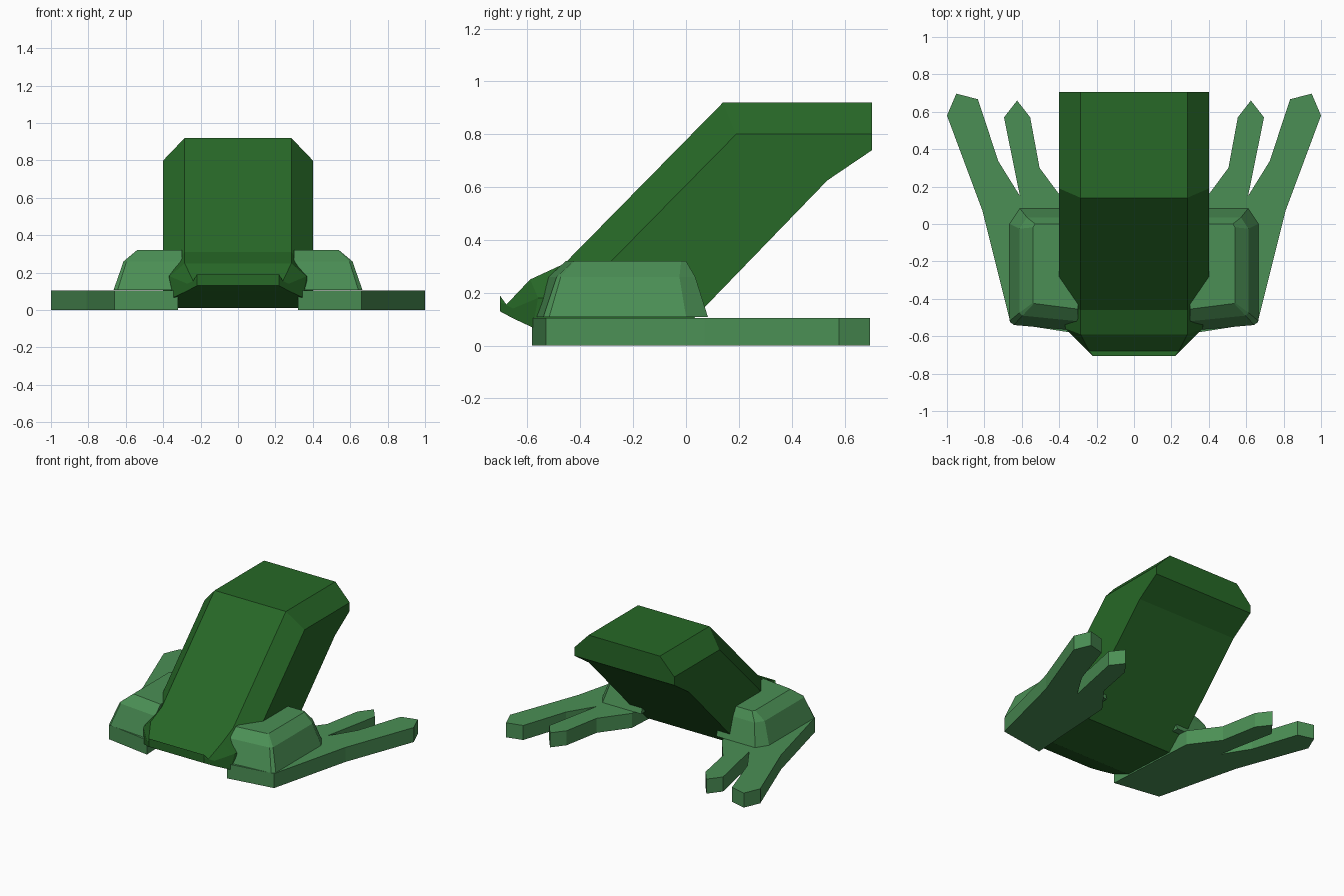
import bpy, bmesh

if "Cube" in bpy.data.objects:
    bpy.data.objects.remove(bpy.data.objects["Cube"])


def material(name, rgb):
    m = bpy.data.materials.new(name)
    m.diffuse_color = (*rgb, 1)
    m.use_nodes = True
    m.node_tree.nodes["Principled BSDF"].inputs["Base Color"].default_value = m.diffuse_color
    return m


dark_green = material("dark green", (0.020, 0.138, 0.020))
light_green = material("light green", (0.070, 0.275, 0.090))


def loft(name, rings, mat):
    """Skin a list of equal-length point rings and cap both ends."""
    bm = bmesh.new()
    vs = [[bm.verts.new(p) for p in ring] for ring in rings]
    n = len(rings[0])
    for a, b in zip(vs, vs[1:]):
        for i in range(n):
            j = (i + 1) % n
            bm.faces.new((a[i], a[j], b[j], b[i]))
    bm.faces.new(vs[0])
    bm.faces.new(vs[-1])
    bmesh.ops.recalc_face_normals(bm, faces=bm.faces)
    me = bpy.data.meshes.new(name)
    bm.to_mesh(me)
    bm.free()
    me.materials.append(mat)
    ob = bpy.data.objects.new(name, me)
    bpy.context.collection.objects.link(ob)
    return ob


# Body: right half of each cross-section (top, shoulder, belly), snout to rear
stations = [
    [(.22, -.705, .19), (.22, -.705, .165), (.22, -.705, .13)],
    [(.24, -.68, .155), (.27, -.655, .14), (.27, -.655, .103)],
    [(.285, -.59, .25), (.365, -.56, .18), (.345, -.58, .068)],
    [(.285, -.46, .31), (.40, -.42, .18), (.40, -.45, .01)],
    [(.285, -.16, .615), (.40, -.13, .475), (.40, -.06, .01)],
    [(.285, .14, .92), (.40, .19, .80), (.40, .535, .625)],
    [(.285, .705, .92), (.40, .705, .80), (.40, .705, .74)],
]
loft("body", [h + [(-x, y, z) for x, y, z in reversed(h)] for h in stations],
     dark_green)

# Foot outline with two toes
foot = [(.32, -.583), (.66, -.53), (.81, .07), (1.0, .58), (.95, .697),
        (.835, .667), (.725, .335), (.61, .15), (.695, .57), (.625, .66),
        (.555, .57), (.505, .30), (.36, .105)]

# Thigh rings: outer x, front y, back y, height, corner cut
thigh = [(.665, -.54, .083, .108, .055),
         (.612, -.49, .035, .26, .04),
         (.54, -.425, 0, .32, .012)]


def thigh_ring(x, front, back, z, c):
    return [(.30, front - .03, z), (x - c * .4, front, z), (x, front + c * .4, z),
            (x, back - c * 1.5, z), (x - c, back, z), (.30, back, z)]


for side, s in (("right", 1), ("left", -1)):
    loft(side + "_foot", [[(s * x, y, z) for x, y in foot] for z in (0, .105)],
         light_green)
    loft(side + "_thigh",
         [[(s * x, y, z) for x, y, z in thigh_ring(*r)] for r in thigh],
         light_green)
